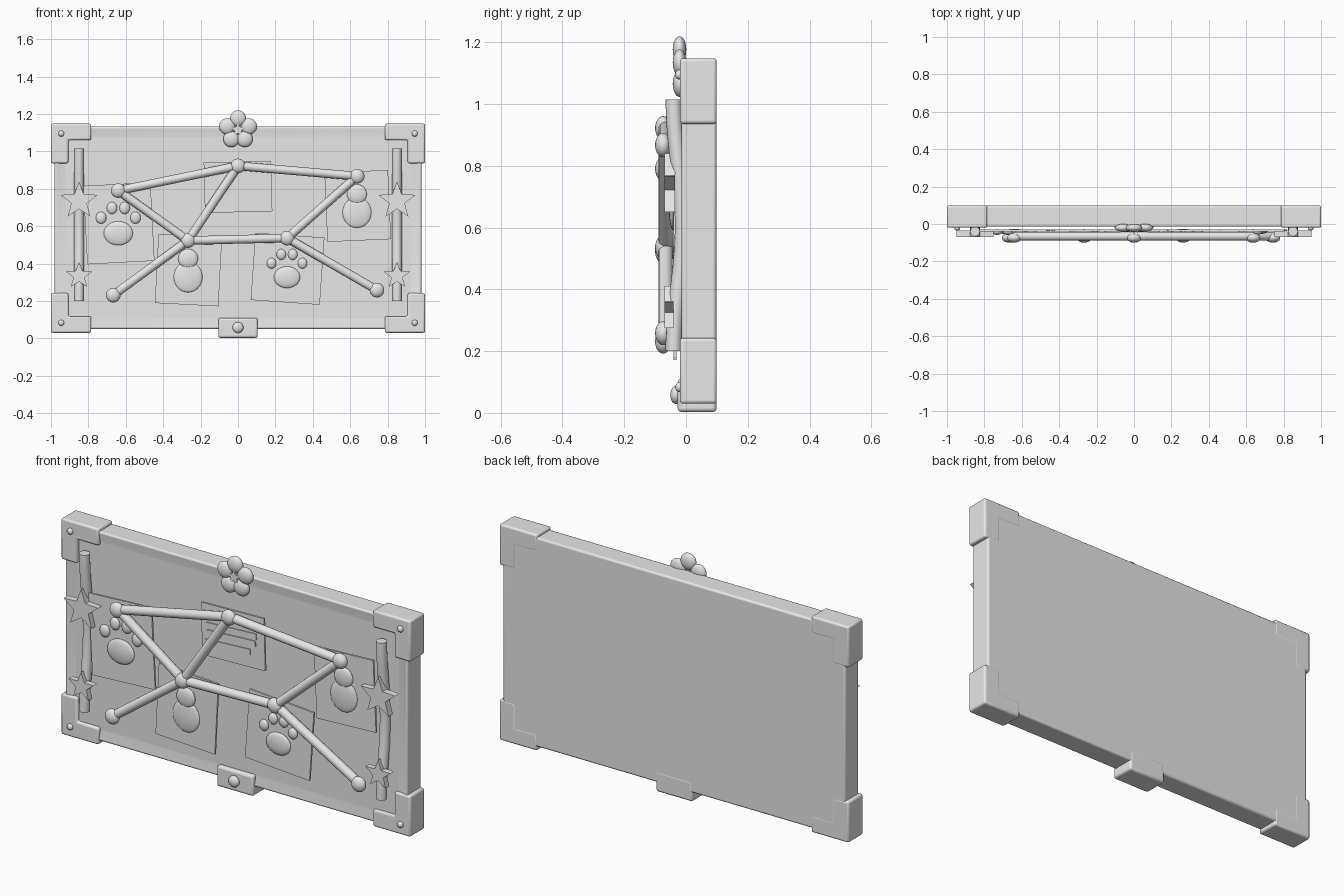
import bpy, bmesh, math
from mathutils import Vector, Matrix

if "Cube" in bpy.data.objects:
    bpy.data.objects.remove(bpy.data.objects["Cube"])

grey = bpy.data.materials.new("plain_grey")
grey.diffuse_color = (0.8, 0.8, 0.8, 1)
grey.use_nodes = True
grey.node_tree.nodes["Principled BSDF"].inputs["Base Color"].default_value = grey.diffuse_color


def finish(name, bm, bevel=0.0, smooth=True):
    bmesh.ops.recalc_face_normals(bm, faces=bm.faces)
    me = bpy.data.meshes.new(name)
    bm.to_mesh(me)
    bm.free()
    me.materials.append(grey)
    ob = bpy.data.objects.new(name, me)
    bpy.context.collection.objects.link(ob)
    if bevel:
        m = ob.modifiers.new("bevel", "BEVEL")
        m.width, m.segments, m.limit_method = bevel, 3, "ANGLE"
    if smooth:
        bpy.context.view_layer.objects.active = ob
        ob.select_set(True)
        bpy.ops.object.shade_smooth_by_angle(angle=math.radians(35))
        ob.select_set(False)
    return ob


def prism(name, pts, y0, y1, bevel=0.0):
    """Outline in the xz plane, extruded along y."""
    bm = bmesh.new()
    f = bm.faces.new([bm.verts.new((x, y0, z)) for x, z in pts])
    r = bmesh.ops.extrude_face_region(bm, geom=[f])
    vs = [v for v in r["geom"] if isinstance(v, bmesh.types.BMVert)]
    bmesh.ops.translate(bm, verts=vs, vec=(0, y1 - y0, 0))
    return finish(name, bm, bevel, smooth=bevel > 0)


def plate(name, cx, cz, w, h, deg, y0, y1):
    c, s = math.cos(math.radians(deg)), math.sin(math.radians(deg))
    corners = [(-w/2, -h/2), (w/2, -h/2), (w/2, h/2), (-w/2, h/2)]
    return prism(name, [(cx + a*c - b*s, cz + a*s + b*c) for a, b in corners], y0, y1)


def star(name, cx, cz, r, y0, y1):
    pts = []
    for i in range(10):
        q = r if i % 2 == 0 else r * 0.42
        a = math.pi / 2 + i * math.pi / 5
        pts.append((cx + q * math.cos(a), cz + q * math.sin(a)))
    return prism(name, pts, y0, y1)


def blob(name, x, y, z, rx, ry, rz):
    bm = bmesh.new()
    m = Matrix.Translation((x, y, z)) @ Matrix.Diagonal((rx, ry, rz, 1))
    bmesh.ops.create_uvsphere(bm, u_segments=24, v_segments=14, radius=1, matrix=m)
    return finish(name, bm)


def tube(name, pts, r, n=16):
    """Round tube swept through points."""
    bm = bmesh.new()
    rings = []
    for i, p in enumerate(pts):
        d = (pts[min(i + 1, len(pts) - 1)] - pts[max(i - 1, 0)]).normalized()
        u = d.cross(Vector((0, 1, 0))).normalized()
        w = d.cross(u)
        rings.append([bm.verts.new(p + r * (u * math.cos(2*math.pi*k/n) + w * math.sin(2*math.pi*k/n)))
                      for k in range(n)])
    for a, b in zip(rings, rings[1:]):
        for k in range(n):
            bm.faces.new((a[k], a[(k+1) % n], b[(k+1) % n], b[k]))
    bm.faces.new(rings[0])
    bm.faces.new(rings[-1])
    return finish(name, bm)


# Board with raised frame around a shallow recessed panel
bm = bmesh.new()
bmesh.ops.create_cube(bm, size=1, matrix=Matrix.Translation((0, 0.041, 0.592))
                      @ Matrix.Diagonal((1.96, 0.114, 1.082, 1)))
front = min(bm.faces, key=lambda f: f.calc_center_median().y)
bmesh.ops.inset_individual(bm, faces=[front], thickness=0.075)
bmesh.ops.translate(bm, verts=front.verts, vec=(0, 0.012, 0))
# separate the inset border from the panel with a short vertical wall
bmesh.ops.inset_individual(bm, faces=[front], thickness=0.008)
finish("board", bm, 0.01)

# Corner brackets and rivets
arm = [(1, 0), (0.785, 0), (0.785, 0.088), (0.907, 0.088), (0.907, 0.212), (1, 0.212)]
for sx in (-1, 1):
    for low in (True, False):
        pts = [(sx * x, 0.03 + z if low else 1.148 - z) for x, z in arm]
        prism("corner_bracket", pts, -0.02, 0.099, 0.01)
        blob("rivet", sx * 0.945, -0.022, 0.083 if low else 1.095, 0.016, 0.013, 0.016)

# Clasp at the bottom
prism("clasp", [(-0.105, 0.003), (0.105, 0.003), (0.105, 0.11), (-0.105, 0.11)], -0.027, 0.099, 0.012)
blob("clasp_knob", 0, -0.033, 0.058, 0.029, 0.018, 0.029)

# Flower on the top edge
for k in range(5):
    a = math.pi / 2 + k * 2 * math.pi / 5
    blob("petal", 0.061 * math.cos(a), -0.021, 1.115 + 0.061 * math.sin(a), 0.043, 0.022, 0.043)
star("flower_star", 0, 1.115, 0.042, -0.036, -0.012)

# Side poles, bowed toward the panel, with stars
for sx in (-1, 1):
    pts = []
    for i in range(25):
        t = i / 24
        pts.append(Vector((sx * 0.85, -0.04 + 0.03 * math.sin(math.pi * t) ** 2, 0.2 + 0.815 * t)))
    tube("side_pole", pts, 0.026)
    star("large_star", sx * 0.85, 0.735, 0.104, -0.07, -0.035)
    star("small_star", sx * 0.85, 0.335, 0.075, -0.07, -0.04)

# Pinned notes
for x, z, w, h, deg in [(-0.637, 0.615, 0.36, 0.42, 3), (-0.265, 0.365, 0.34, 0.37, -3),
                        (0.265, 0.372, 0.37, 0.36, -4), (0.64, 0.708, 0.34, 0.37, 2.5),
                        (0.0, 0.81, 0.36, 0.27, 1.5)]:
    plate("note", x, z, w, h, deg, -0.04, -0.03)
for x, z, w in [(-0.01, 0.838, 0.29), (-0.01, 0.8, 0.28), (-0.03, 0.75, 0.26)]:
    plate("note_line", x, z, w, 0.03, 3, -0.045, -0.036)

# Paw prints
for x, z, s in [(-0.64, 0.562, 1), (0.262, 0.327, 0.9)]:
    blob("paw_pad", x, -0.043, z, 0.078 * s, 0.016, 0.064 * s)
    for dx, dz in [(-0.092, 0.083), (-0.034, 0.135), (0.034, 0.135), (0.092, 0.083)]:
        blob("paw_toe", x + dx * s, -0.043, z + dz * s, 0.028 * s, 0.015, 0.032 * s)

# Two-lobed figures
for x, z in [(-0.267, 0.328), (0.636, 0.673)]:
    blob("figure_body", x, -0.042, z, 0.077, 0.014, 0.082)
    blob("figure_head", x, -0.044, z + 0.098, 0.053, 0.016, 0.052)

# Web of rods joined at round pins
pins = [(-0.64, 0.79), (0, 0.922), (0.637, 0.867), (-0.267, 0.523), (0.263, 0.536),
        (-0.667, 0.231), (0.743, 0.258)]
for x, z in pins:
    blob("pin", x, -0.074, z, 0.039, 0.026, 0.039)
for a, b in [(0, 1), (1, 2), (0, 3), (1, 3), (3, 4), (4, 2), (3, 5), (4, 6)]:
    tube("rod", [Vector((pins[i][0], -0.066, pins[i][1])) for i in (a, b)], 0.023)
